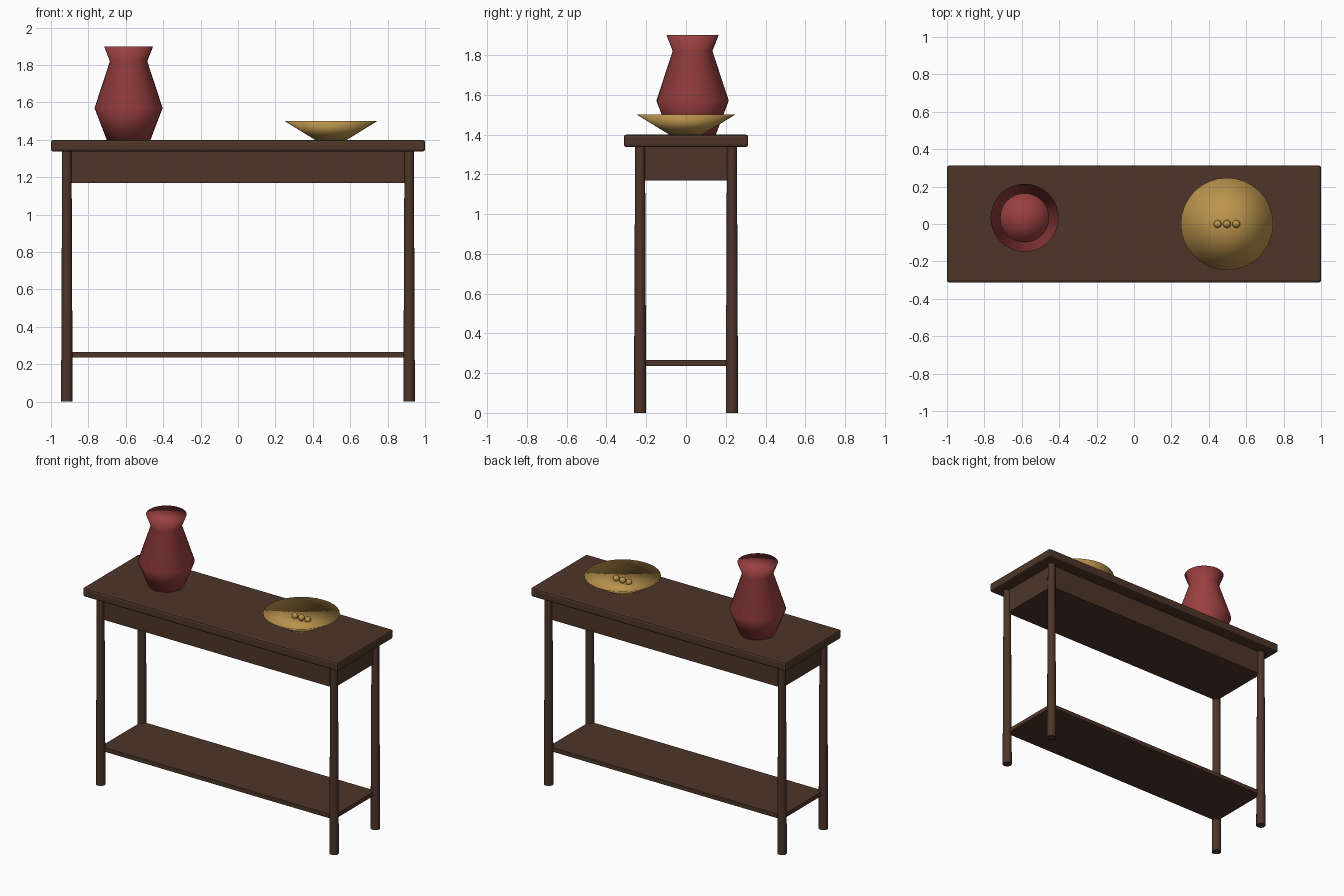
import bpy, bmesh, math

if "Cube" in bpy.data.objects:
    bpy.data.objects.remove(bpy.data.objects["Cube"])


def material(name, rgb):
    m = bpy.data.materials.new(name)
    m.diffuse_color = (*rgb, 1)
    m.use_nodes = True
    m.node_tree.nodes["Principled BSDF"].inputs["Base Color"].default_value = m.diffuse_color
    return m


WOOD = material("dark_wood", (0.075, 0.036, 0.022))
RED = material("red_glaze", (0.32, 0.05, 0.05))
GOLD = material("gold", (0.5, 0.3, 0.075))


def finish(bm, name, mat, smooth=None, bevel=0):
    bmesh.ops.recalc_face_normals(bm, faces=bm.faces)
    me = bpy.data.meshes.new(name)
    bm.to_mesh(me)
    bm.free()
    me.materials.append(mat)
    ob = bpy.data.objects.new(name, me)
    bpy.context.collection.objects.link(ob)
    if bevel:
        mod = ob.modifiers.new("bevel", 'BEVEL')
        mod.width, mod.segments = bevel, 2
    if smooth:
        bpy.ops.object.select_all(action='DESELECT')
        ob.select_set(True)
        bpy.context.view_layer.objects.active = ob
        bpy.ops.object.shade_smooth_by_angle(angle=math.radians(smooth))
    return ob


def box(name, hx, hy, z0, z1, bevel=0):
    bm = bmesh.new()
    bmesh.ops.create_cube(bm, size=1)
    for v in bm.verts:
        v.co = (v.co.x * 2 * hx, v.co.y * 2 * hy, z0 + (v.co.z + 0.5) * (z1 - z0))
    return finish(bm, name, WOOD, bevel=bevel)


def lathe(name, profile, x, y, mat, smooth, steps=32):
    # profile of (radius, z) points, starting and ending on the axis
    bm = bmesh.new()
    vs = [bm.verts.new((r, 0, z)) for r, z in profile]
    es = [bm.edges.new(p) for p in zip(vs, vs[1:])]
    bmesh.ops.spin(bm, geom=vs + es, axis=(0, 0, 1), cent=(0, 0, 0),
                   angle=2 * math.pi, steps=steps, use_duplicate=False)
    bmesh.ops.remove_doubles(bm, verts=bm.verts, dist=1e-4)
    bmesh.ops.translate(bm, verts=bm.verts, vec=(x, y, 0))
    return finish(bm, name, mat, smooth)


# Table top, apron box and lower shelf
box("table_top", 1.0, 0.313, 1.337, 1.40, bevel=0.013)
box("apron", 0.915, 0.231, 1.17, 1.34)
box("lower_shelf", 0.915, 0.231, 0.237, 0.266)

# Four slightly tapered round legs
for sx, side in ((-1, "left"), (1, "right")):
    for sy, end in ((-1, "front"), (1, "back")):
        lathe(f"{end}_{side}_leg", [(0, 0), (0.031, 0), (0.025, 1.34), (0, 1.34)],
              sx * 0.915, sy * 0.231, WOOD, 40, 24)

# Vase
lathe("vase", [(0, 1.40), (0.117, 1.40), (0.182, 1.57), (0.1, 1.82),
               (0.131, 1.90), (0, 1.90)], -0.585, 0.033, RED, 180)

# Shallow bowl with three beads inside
lathe("bowl", [(0, 1.40), (0.085, 1.40), (0.247, 1.50), (0, 1.445)],
      0.497, 0, GOLD, 180)
for i in range(3):
    bm = bmesh.new()
    bmesh.ops.create_uvsphere(bm, u_segments=16, v_segments=10, radius=0.021)
    bead = finish(bm, f"bead_{i + 1}", GOLD, 60)
    bead.location = (0.447 + 0.05 * i, 0, 1.468)
